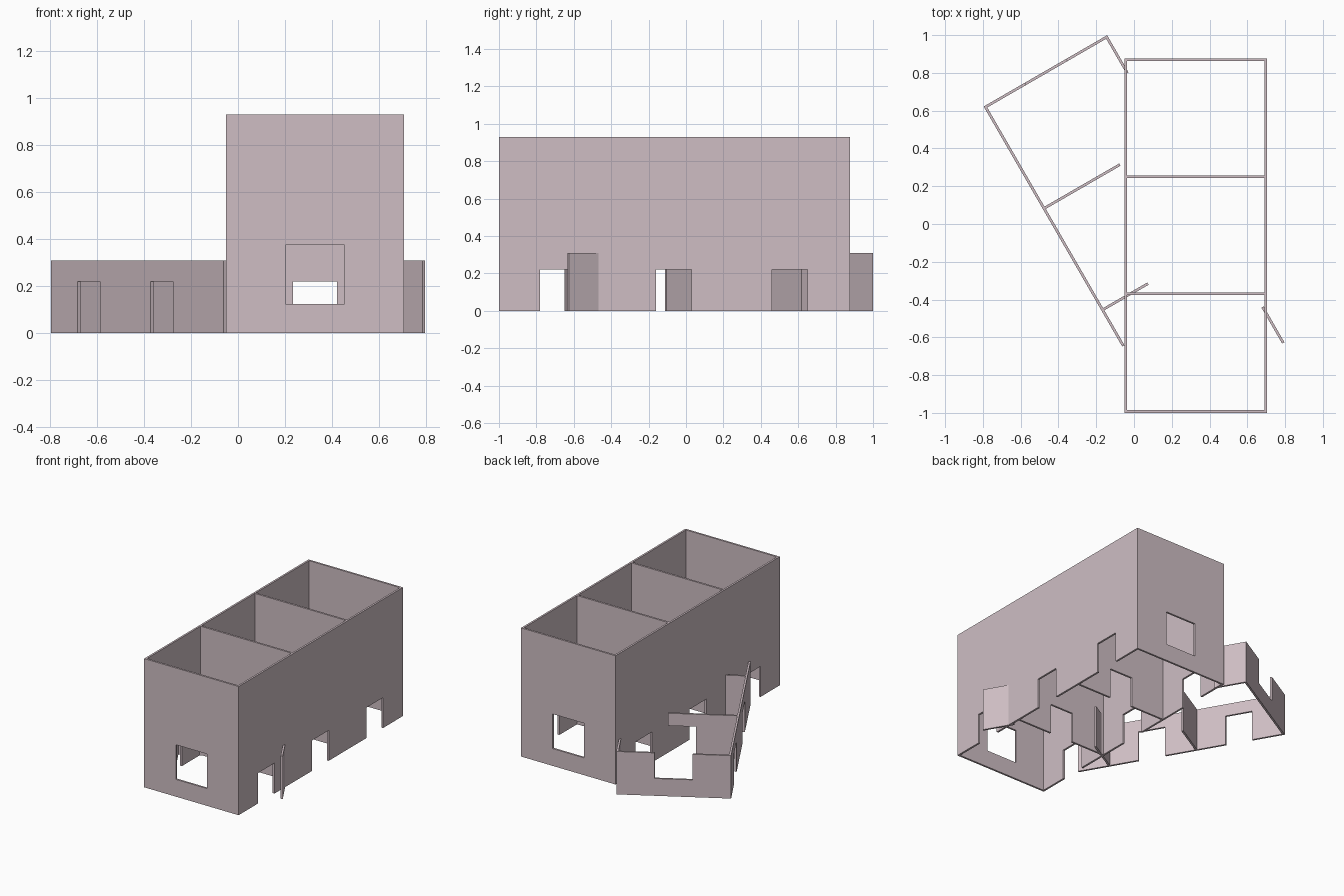
import bpy, bmesh, math
from mathutils import Matrix, Vector

cube = bpy.data.objects.get("Cube")
if cube:
    bpy.data.objects.remove(cube, do_unlink=True)

# Single plaster colour
plaster = bpy.data.materials.new("mauve_plaster")
plaster.use_nodes = True
colour = (0.62, 0.515, 0.55, 1.0)
plaster.diffuse_color = colour
plaster.node_tree.nodes["Principled BSDF"].inputs["Base Color"].default_value = colour

# Shared plan: width, length, wall thickness, heights
W, L, T = 0.755, 1.877, 0.014
TALL, LOW = 0.93, 0.31
ROOM = 0.62
DOOR_TOP = 0.22
SIDE_DOORS = [(0.227 + i * ROOM, 0.417 + i * ROOM, 0.0, DOOR_TOP) for i in range(3)]
INNER_DOOR = (W / 2 - 0.093, W / 2 + 0.093, 0.0, DOOR_TOP)
WINDOW = (W / 2 - 0.125, W / 2 + 0.125, 0.125, 0.375)


def wall(name, frame, across, offset, u0, u1, height, openings=()):
    """Upright slab with rectangular openings (u0, u1, z0, z1).
    across=True runs along the width, otherwise along the length;
    offset is where the slab starts on the other axis."""
    us, zs = {u0, u1}, {0.0, height}
    for a, b, c, d in openings:
        us |= {u for u in (a, b) if u0 < u < u1}
        zs |= {z for z in (c, d) if 0 < z < height}
    us, zs = sorted(us), sorted(zs)

    def place(u, z):
        return Vector((u, -offset, z)) if across else Vector((offset, -u, z))

    bm = bmesh.new()
    verts = {}
    for ua, ub in zip(us, us[1:]):
        for za, zb in zip(zs, zs[1:]):
            um, zm = (ua + ub) / 2, (za + zb) / 2
            if any(a < um < b and c < zm < d for a, b, c, d in openings):
                continue
            corners = [(ua, za), (ub, za), (ub, zb), (ua, zb)]
            for c in corners:
                if c not in verts:
                    verts[c] = bm.verts.new(place(*c))
            bm.faces.new([verts[c] for c in corners])
    # Thicken the pierced sheet
    ext = bmesh.ops.extrude_face_region(bm, geom=bm.faces[:])
    moved = [g for g in ext["geom"] if isinstance(g, bmesh.types.BMVert)]
    bmesh.ops.translate(bm, verts=moved, vec=(0, -T, 0) if across else (T, 0, 0))
    bmesh.ops.recalc_face_normals(bm, faces=bm.faces[:])
    bm.transform(frame)
    mesh = bpy.data.meshes.new(name)
    bm.to_mesh(mesh)
    bm.free()
    mesh.materials.append(plaster)
    obj = bpy.data.objects.new(name, mesh)
    bpy.context.collection.objects.link(obj)
    return obj


# Tall block: three rooms in a row
main = Matrix.Translation((-0.05, 0.877, 0))
for name, x in (("right_side_wall", 0), ("left_side_wall", W - T)):
    wall(name, main, False, x, 0, L, TALL, SIDE_DOORS)
for name, y in (("back_wall", 0), ("front_wall", L - T)):
    wall(name, main, True, y, T, W - T, TALL, [WINDOW])
for i in (1, 2):
    wall(f"partition_{i}", main, True, i * ROOM, T, W - T, TALL, [INNER_DOOR])

# Low turned wing: same plan, only the pieces outside the block remain
wing = Matrix.Translation((-0.796, 0.622, 0)) @ Matrix.Rotation(math.radians(30), 4, "Z")
wall("wing_long_wall", wing, False, 0, 0, SIDE_DOORS[2][0], LOW, SIDE_DOORS[:2])
wall("wing_back_wall", wing, True, 0, T, W - T, LOW, [WINDOW])
wall("wing_short_wall", wing, False, W - T, 0, SIDE_DOORS[0][0], LOW)
wall("wing_end_panel", wing, False, W - T, SIDE_DOORS[2][1], L, LOW)
wall("wing_partition_1", wing, True, ROOM, T, INNER_DOOR[1], LOW, [INNER_DOOR])
wall("wing_partition_2", wing, True, 2 * ROOM, T, INNER_DOOR[0], LOW)
